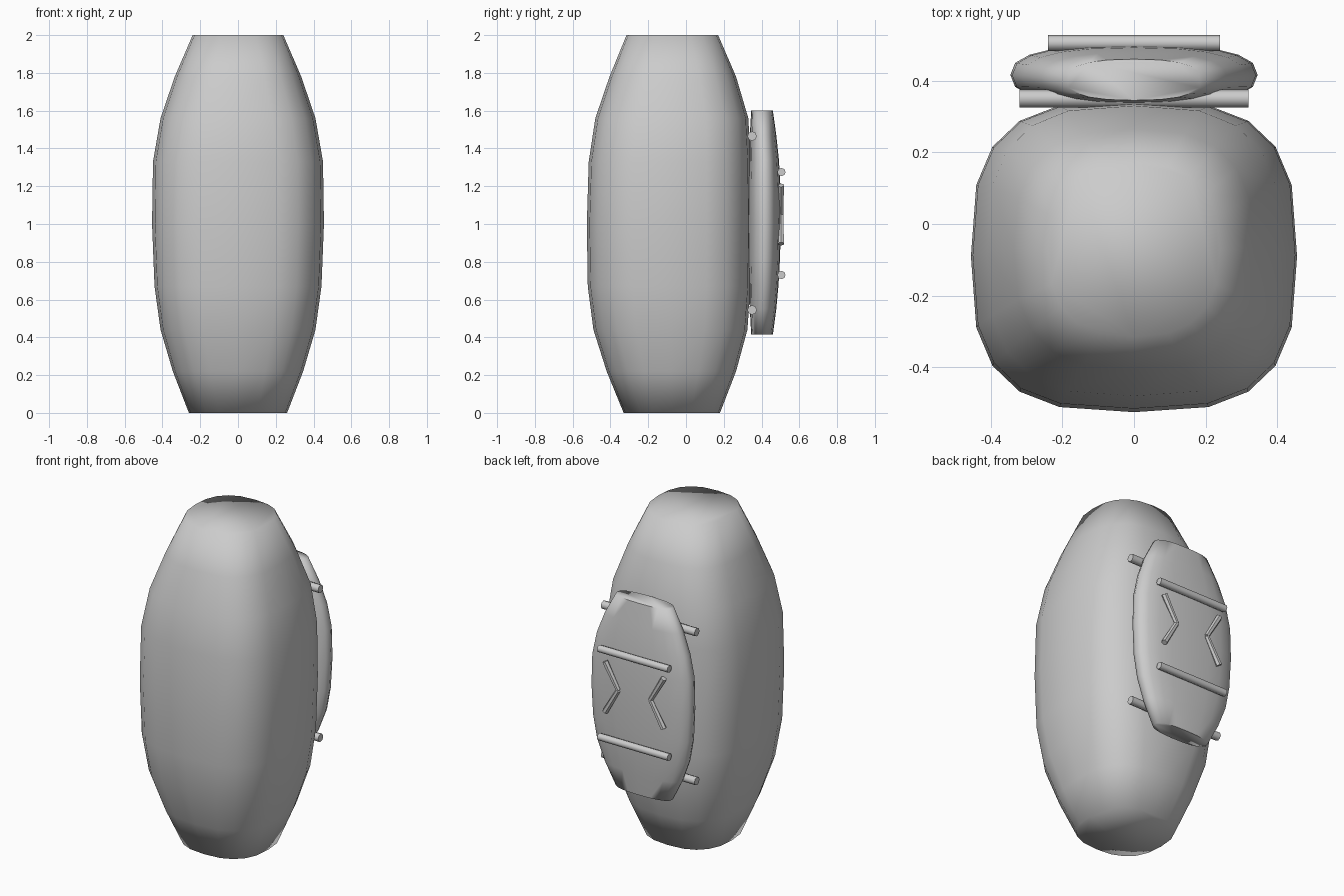
import bpy, bmesh, math
from mathutils import Vector

if "Cube" in bpy.data.objects:
    bpy.data.objects.remove(bpy.data.objects["Cube"])


def sp(v, e):
    return math.copysign(abs(v) ** e, v)


# Stack of superelliptic rings: (z, half width, front y, back y, exponent)
def barrel(name, rings, sides, angle):
    bm = bmesh.new()
    loops = []
    for z, hx, y0, y1, p in rings:
        cy, hy = (y0 + y1) / 2, (y1 - y0) / 2
        loop = []
        for i in range(sides):
            a = 2 * math.pi * i / sides
            loop.append(bm.verts.new((hx * sp(math.cos(a), 2 / p),
                                      cy + hy * sp(math.sin(a), 2 / p), z)))
        loops.append(loop)
    for lo, hi in zip(loops, loops[1:]):
        for i in range(sides):
            j = (i + 1) % sides
            bm.faces.new((lo[i], lo[j], hi[j], hi[i]))
    bm.faces.new(loops[0][::-1])
    bm.faces.new(loops[-1])
    return finish(name, bm, angle)


def finish(name, bm, angle):
    bmesh.ops.recalc_face_normals(bm, faces=bm.faces)
    me = bpy.data.meshes.new(name)
    bm.to_mesh(me)
    bm.free()
    ob = bpy.data.objects.new(name, me)
    bpy.context.collection.objects.link(ob)
    bpy.ops.object.select_all(action='DESELECT')
    ob.select_set(True)
    bpy.context.view_layer.objects.active = ob
    bpy.ops.object.shade_smooth_by_angle(angle=math.radians(angle))
    return ob


# Straight rods between two points, optionally tapered
def rods(name, segments, r0, r1, sides):
    bm = bmesh.new()
    for a, b in segments:
        a, b = Vector(a), Vector(b)
        new = bmesh.ops.create_cone(bm, cap_ends=True, segments=sides, radius1=r0,
                                    radius2=r1, depth=(b - a).length)['verts']
        rot = (b - a).to_track_quat('Z', 'Y')
        for v in new:
            v.co = rot @ v.co + (a + b) / 2
    return finish(name, bm, 50)


# Main body
barrel("body", [
    (0.00, 0.26, -0.33, 0.18, 2.5),
    (0.22, 0.345, -0.42, 0.265, 2.7),
    (0.44, 0.41, -0.49, 0.325, 2.9),
    (0.67, 0.442, -0.52, 0.342, 3.0),
    (1.00, 0.455, -0.525, 0.345, 3.0),
    (1.33, 0.45, -0.515, 0.342, 3.0),
    (1.56, 0.41, -0.48, 0.33, 2.9),
    (1.78, 0.335, -0.405, 0.265, 2.7),
    (2.00, 0.24, -0.315, 0.17, 2.5)], 20, 80)

# Pod on the back
barrel("back_pod", [
    (0.415, 0.19, 0.345, 0.46, 2.5),
    (0.55, 0.26, 0.338, 0.478, 2.5),
    (0.68, 0.31, 0.335, 0.49, 2.5),
    (0.82, 0.335, 0.33, 0.498, 2.5),
    (1.01, 0.345, 0.33, 0.502, 2.5),
    (1.20, 0.34, 0.33, 0.50, 2.5),
    (1.34, 0.31, 0.335, 0.492, 2.5),
    (1.47, 0.26, 0.338, 0.478, 2.5),
    (1.60, 0.19, 0.345, 0.46, 2.5)], 20, 80)

# Mounting rods between pod and body
for z, n in ((1.465, "upper"), (0.545, "lower")):
    rods(n + "_mounting_rod", [((-0.32, 0.35, z), (0.32, 0.35, z))], 0.025, 0.025, 8)

# Raised bars on the pod
for z, n in ((1.275, "upper"), (0.73, "lower")):
    rods(n + "_bar", [((-0.24, 0.505, z), (0.24, 0.505, z))], 0.022, 0.022, 8)

# Inward pointing chevrons
for s, n in ((1, "left"), (-1, "right")):
    tip = (0.11 * s, 0.503, 1.05)
    rods(n + "_chevron", [((0.20 * s, 0.503, 1.05 + d), tip)
                          for d in (0.155, -0.155)], 0.018, 0.014, 6)
